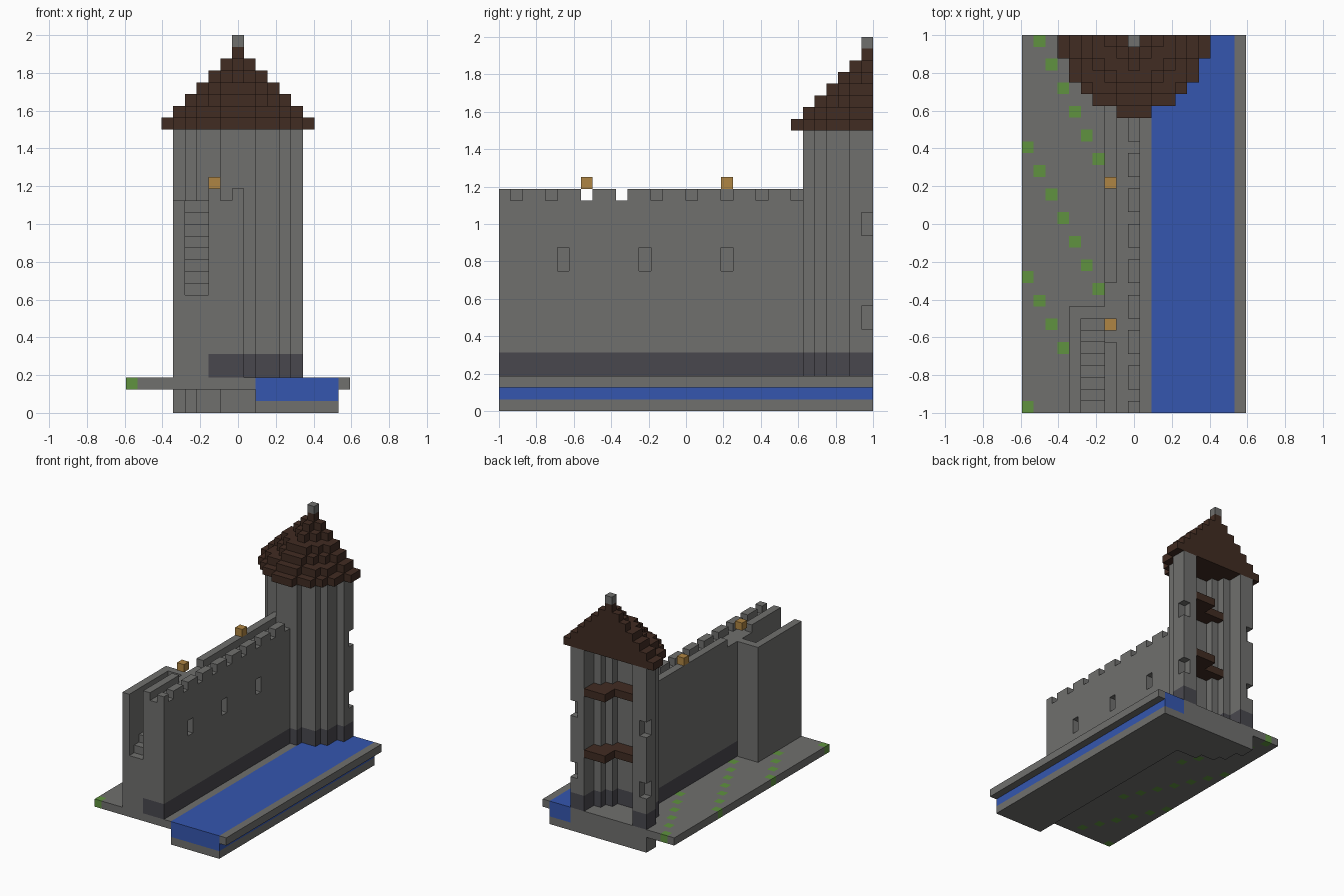
import bpy
import bmesh
from itertools import product
from mathutils import Vector

if "Cube" in bpy.data.objects:
    bpy.data.objects.remove(bpy.data.objects["Cube"], do_unlink=True)

UNIT = 1 / 16                       # edge of one block
NX, NY, NZ = 19, 32, 32             # grid size in blocks
CX, CY = 9, 31                      # tower axis
ORIGIN = Vector((-NX * UNIT / 2, -NY * UNIT / 2, 0))


def material(name, r, g, b):
    mat = bpy.data.materials.new(name)
    mat.use_nodes = True
    mat.diffuse_color = (r, g, b, 1)
    bsdf = mat.node_tree.nodes["Principled BSDF"]
    bsdf.inputs["Base Color"].default_value = (r, g, b, 1)
    bsdf.inputs["Roughness"].default_value = 0.9
    return mat


STONE = material("grey stone", 0.16, 0.16, 0.155)
DARK = material("dark footing stone", 0.066, 0.064, 0.076)
WATER = material("blue water", 0.035, 0.094, 0.43)
WOOD = material("dark brown wood", 0.053, 0.025, 0.016)
LAMP = material("amber lamp", 0.43, 0.235, 0.056)
GRASS = material("green grass", 0.115, 0.29, 0.05)


def box(xs, ys, zs):
    """Cells of a block, each range given as (first, end)."""
    return set(product(range(*xs), range(*ys), range(*zs)))


def disc(radius, zs):
    """Half disc of cells around the tower axis, cut off at the back."""
    limit = (radius + 0.2) ** 2
    return {c for c in box((0, NX), (0, NY), zs)
            if (c[0] - CX) ** 2 + (c[1] - CY) ** 2 <= limit}


def build(name, cells, mat):
    """Make one object from the outer faces of a set of cells."""
    bm = bmesh.new()
    corners = {}

    def vert(p):
        key = tuple(p)
        if key not in corners:
            corners[key] = bm.verts.new(ORIGIN + Vector(key) * UNIT)
        return corners[key]

    for cell in sorted(cells):
        for axis, side in product(range(3), (0, 1)):
            beside = list(cell)
            beside[axis] += 2 * side - 1
            if tuple(beside) in cells:
                continue
            u, v = (axis + 1) % 3, (axis + 2) % 3
            loop = []
            for du, dv in ((0, 0), (1, 0), (1, 1), (0, 1)):
                p = list(cell)
                p[axis] += side
                p[u] += du
                p[v] += dv
                loop.append(vert(p))
            bm.faces.new(loop if side else loop[::-1])
    mesh = bpy.data.meshes.new(name)
    bm.to_mesh(mesh)
    bm.free()
    mesh.materials.append(mat)
    obj = bpy.data.objects.new(name, mesh)
    bpy.context.collection.objects.link(obj)
    return obj


ALL_Y = (0, NY)
GROUND = 3                          # first layer above the ground
WALK = 18                           # layer above the wall walk

# Ground, grass tufts and moat
foundation = disc(5, (0, GROUND))
bank = box((0, 11), ALL_Y, (2, 3)) - foundation
tufts = {c for c in bank if c[0] <= 6 and (c[1] + 2 * c[0]) % 11 == 0}
build("tower_foundation", foundation, STONE)
build("courtyard_ground", bank - tufts, STONE)
build("grass_tufts", tufts, GRASS)
build("moat_bed", box((11, 18), ALL_Y, (0, 1)) - foundation, STONE)
build("moat_water", box((11, 18), ALL_Y, (1, 3)) - foundation, WATER)
build("outer_bank", box((18, 19), ALL_Y, (2, 3)), STONE)

# Hollow tower, open at the back, with window recesses on both sides
hollow = disc(3, (GROUND, 24))
shell = disc(5, (GROUND, 24)) - hollow
for level in (7, 15):
    for x in (CX - 5, CX + 5):
        shell -= box((x, x + 1), (CY, CY + 1), (level, level + 2))
footing = {c for c in shell if c[2] < 5}
build("tower_footing", footing, DARK)
build("tower_shell", shell - footing, STONE)

# Tower floors with a ladder opening
for name, level in (("lower_floor", 10), ("upper_floor", WALK)):
    opening = box((0, CX + 1), (CY - 1, CY + 1), (level, level + 1))
    build(name, disc(3, (level, level + 1)) - opening, WOOD)

# Stepped roof and finial
roof = set()
for step in range(7):
    roof |= disc(6 - step, (24 + step, 25 + step))
build("tower_roof", roof, WOOD)
build("roof_finial", box((CX, CX + 1), (CY, CY + 1), (31, 32)), STONE)

# Curtain wall with arrow slits, parapet and battlements
tower = shell | hollow
wall = box((7, 10), (0, 28), (GROUND, WALK)) - tower
for y in (5, 12, 19):
    wall -= box((9, 10), (y, y + 1), (12, 14))
wall_footing = {c for c in wall if c[2] < 5}
build("wall_footing", wall_footing, DARK)
build("curtain_wall", wall - wall_footing, STONE)

merlons = {c for c in box((9, 10), (0, 28), (WALK, WALK + 1)) if c[1] % 3 != 1}
build("battlements", merlons - tower, STONE)
parapet = box((7, 8), (0, 6), (WALK, WALK + 1)) | box((7, 8), (11, 28), (WALK, WALK + 1))
build("inner_parapet", parapet - tower, STONE)

# Stairs up to the wall walk, with their outer side wall
stairs = box((4, 5), (0, 9), (GROUND, WALK))
for step in range(9):
    stairs |= box((5, 7), (step, step + 1), (GROUND, 10 + step))
build("wall_stairs", stairs, STONE)

# Lamps along the wall walk
for name, y in (("front_lamp", 7), ("rear_lamp", 19)):
    build(name, box((7, 8), (y, y + 1), (19, 20)), LAMP)
